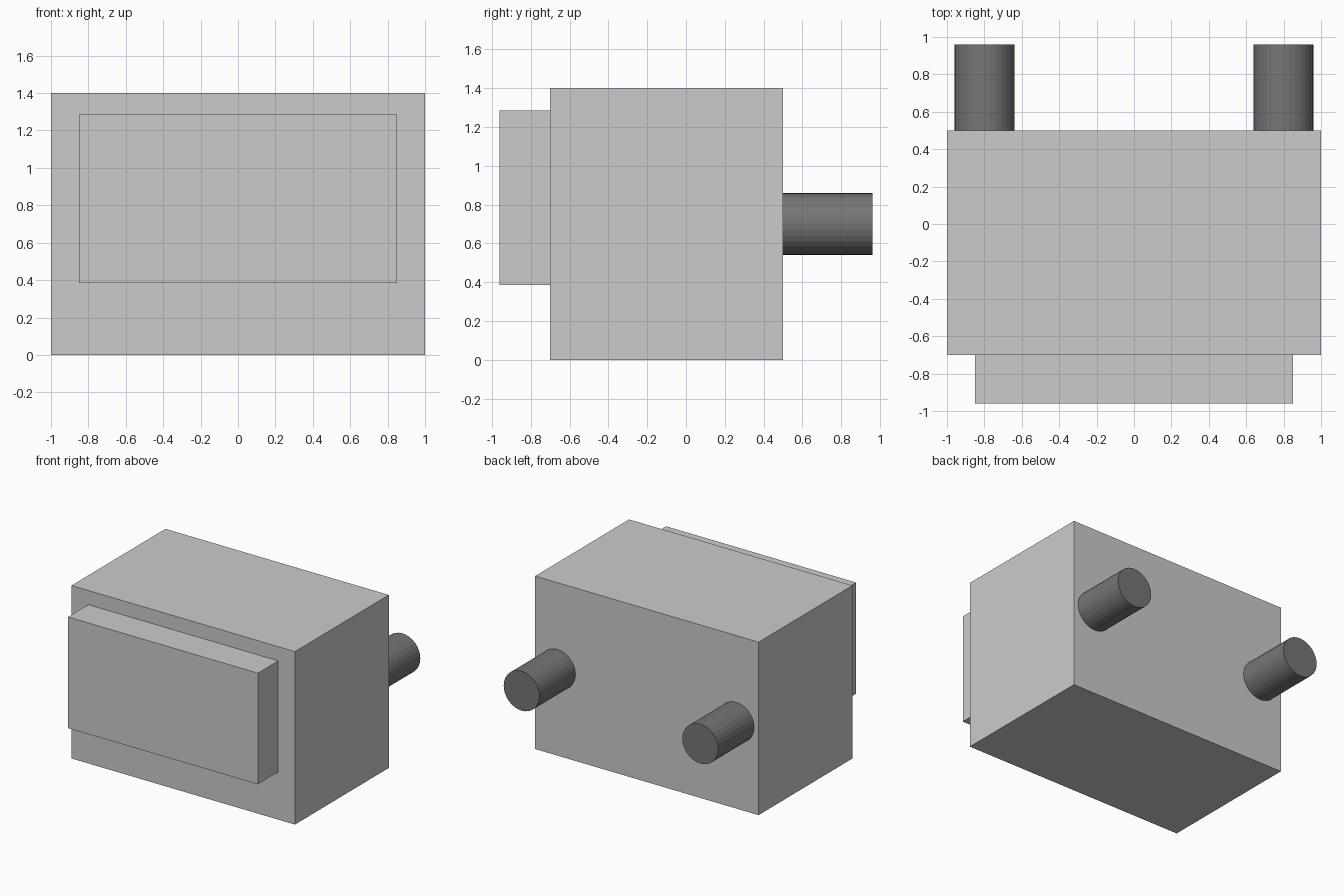
import bpy
import math

if "Cube" in bpy.data.objects:
    bpy.data.objects.remove(bpy.data.objects["Cube"])


def box(name, lo, hi):
    """Axis-aligned box between two corners."""
    centre = [(a + b) / 2 for a, b in zip(lo, hi)]
    bpy.ops.mesh.primitive_cube_add(size=1, location=centre)
    ob = bpy.context.object
    ob.name = name
    ob.scale = [b - a for a, b in zip(lo, hi)]
    bpy.ops.object.transform_apply(location=False, rotation=False, scale=True)
    return ob


def rod(name, x, z, y0, y1, radius, mat):
    """Flat-faced cylinder running along y."""
    bpy.ops.mesh.primitive_cylinder_add(
        vertices=32, radius=radius, depth=y1 - y0,
        location=(x, (y0 + y1) / 2, z), rotation=(math.pi / 2, 0, 0))
    ob = bpy.context.object
    ob.name = name
    ob.data.materials.append(mat)
    return ob


dark = bpy.data.materials.new("dark_grey")
dark.diffuse_color = (0.18, 0.18, 0.18, 1)
dark.use_nodes = True
dark.node_tree.nodes["Principled BSDF"].inputs["Base Color"].default_value = dark.diffuse_color

# Main block and raised front panel
box("body", (-1, -0.70, 0), (1, 0.50, 1.40))
box("front_panel", (-0.85, -0.96, 0.385), (0.85, -0.70, 1.285))

# Pair of rods on the back
for side, x in (("left", -0.80), ("right", 0.80)):
    rod(f"back_rod_{side}", x, 0.70, 0.50, 0.96, 0.16, dark)
